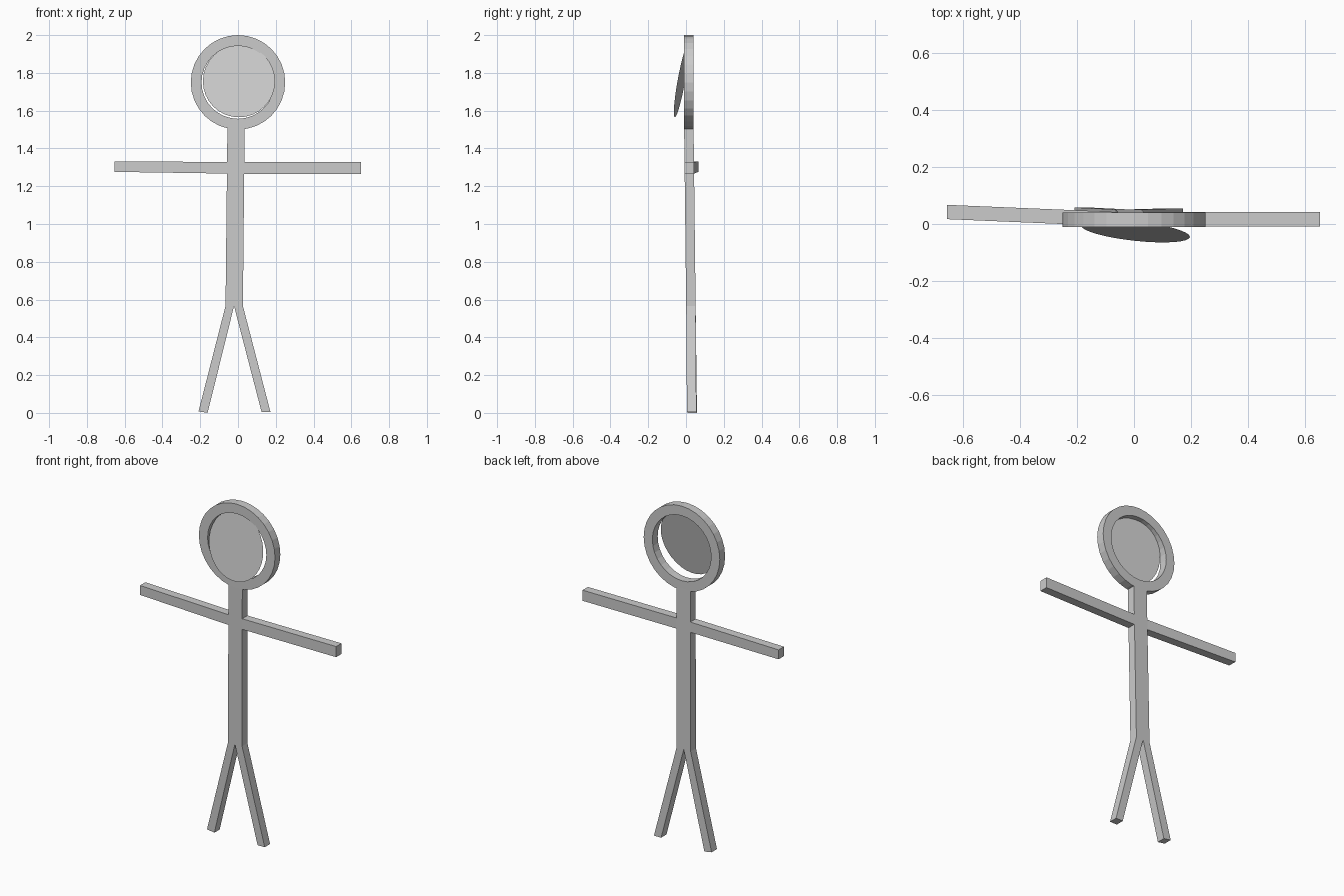
import bpy, bmesh, math
from mathutils import Vector

cube = bpy.data.objects.get("Cube")
if cube:
    bpy.data.objects.remove(cube, do_unlink=True)

DEPTH = 0.05
HEAD_Z = 1.75

grey = bpy.data.materials.new("light_grey")
grey.use_nodes = True
COLOUR = (0.6, 0.6, 0.6, 1.0)
grey.diffuse_color = COLOUR
grey.node_tree.nodes["Principled BSDF"].inputs["Base Color"].default_value = COLOUR


def finish(name, bm, recalc=True):
    if recalc:
        bmesh.ops.recalc_face_normals(bm, faces=bm.faces)
    mesh = bpy.data.meshes.new(name)
    bm.to_mesh(mesh)
    bm.free()
    mesh.materials.append(grey)
    obj = bpy.data.objects.new(name, mesh)
    bpy.context.collection.objects.link(obj)
    return obj


def bar(name, front):
    """Four-sided bar: front outline pushed back by the common depth."""
    bm = bmesh.new()
    a = [bm.verts.new(p) for p in front]
    b = [bm.verts.new((x, y + DEPTH, z)) for x, y, z in front]
    bm.faces.new(a)
    bm.faces.new(b)
    for i in range(4):
        j = (i + 1) % 4
        bm.faces.new((a[i], a[j], b[j], b[i]))
    return finish(name, bm)


# Torso, leaning slightly
bar("torso", [(-0.066, 0.001, 0.566), (0.026, 0.001, 0.566),
              (0.035, -0.01, 1.512), (-0.056, -0.01, 1.512)])

# Arms: the left is straight, the right bends back
bar("left_arm", [(0.033, -0.008, 1.265), (0.65, -0.008, 1.265),
                 (0.65, -0.008, 1.328), (0.033, -0.008, 1.328)])
bar("right_arm", [(-0.058, -0.008, 1.267), (-0.058, -0.008, 1.328),
                  (-0.655, 0.017, 1.332), (-0.655, 0.017, 1.276)])

# Legs, spread from the crotch
bar("left_leg", [(-0.021, 0.001, 0.566), (0.026, 0.001, 0.566),
                 (0.172, 0.005, 0.004), (0.125, 0.005, 0.004)])
bar("right_leg", [(-0.066, 0.001, 0.566), (-0.021, 0.001, 0.566),
                  (-0.161, 0.008, 0.0), (-0.209, 0.008, 0.008)])

# Head ring: rectangular section spun around the head centre
SEG = 32
bm = bmesh.new()
section = [(0.25, -0.01), (0.25, 0.04), (0.193, 0.04), (0.193, -0.01)]
loops = []
for k in range(SEG):
    t = 2 * math.pi * k / SEG
    loops.append([bm.verts.new((r * math.cos(t), y, HEAD_Z + r * math.sin(t)))
                  for r, y in section])
for k in range(SEG):
    p, q = loops[k], loops[(k + 1) % SEG]
    for i in range(4):
        j = (i + 1) % 4
        bm.faces.new((p[i], p[j], q[j], q[i]))
finish("head_ring", bm)

# Face disc: thin sheet tilted forward at its lower left
bm = bmesh.new()
R = 0.191
rim = []
for k in range(SEG):
    t = 2 * math.pi * k / SEG
    c, s = math.cos(t), math.sin(t)
    rim.append(bm.verts.new((0.005 + R * c, -0.025 - 0.02 * c + 0.034 * s,
                             1.756 + R * s)))
face = bm.faces.new(rim)
face.normal_update()
if face.normal.dot(Vector((0, -1, 0))) < 0:
    face.normal_flip()
finish("face_disc", bm, recalc=False)
